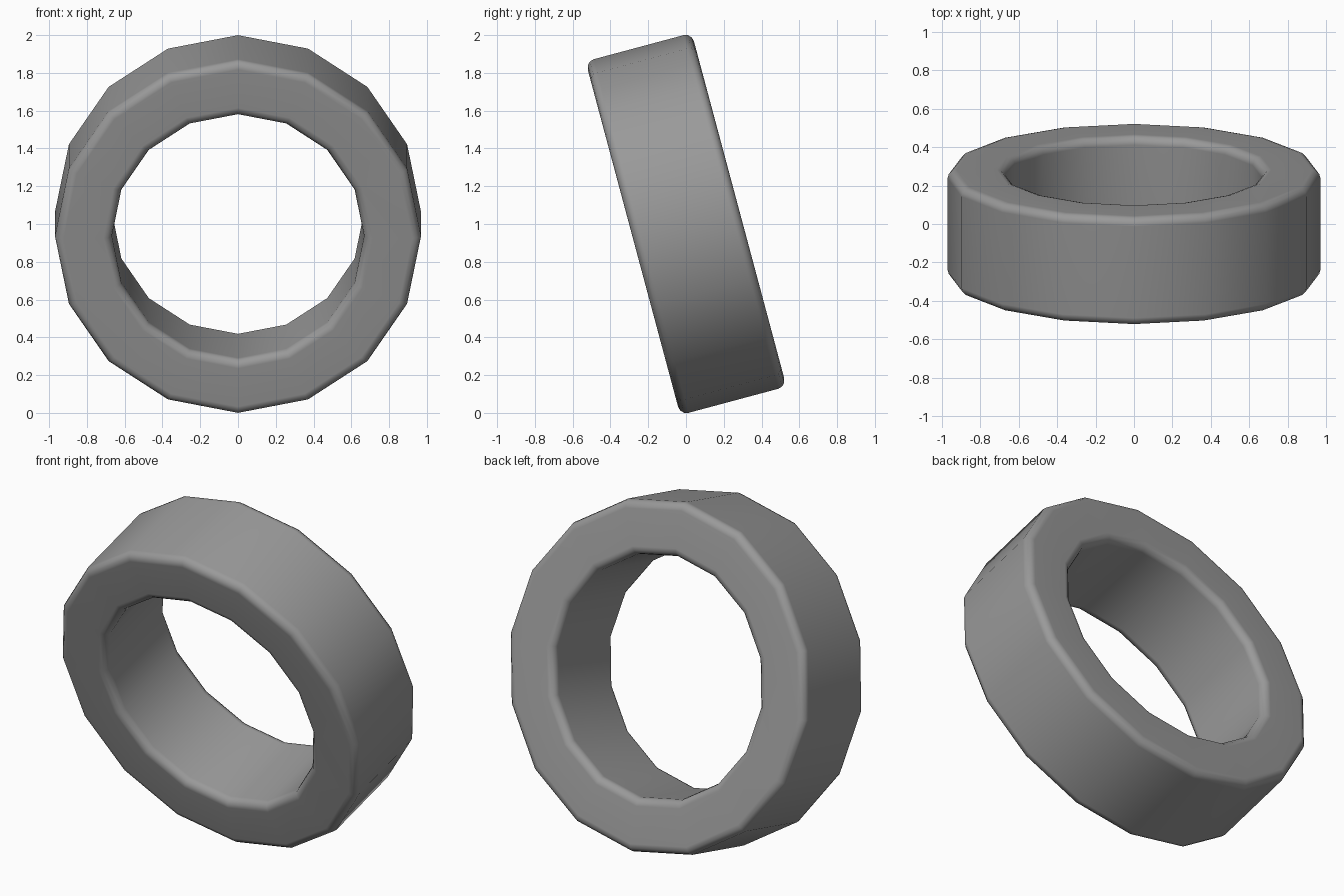
import bpy
import bmesh
from math import sin, cos, pi, radians

if "Cube" in bpy.data.objects:
    bpy.data.objects.remove(bpy.data.objects["Cube"])

SIDES = 16
OUTER, INNER, HALF = 0.969, 0.668, 0.291

# Plain grey material
grey = bpy.data.materials.new("mid_grey")
grey.diffuse_color = (0.32, 0.32, 0.32, 1)
grey.use_nodes = True
grey.node_tree.nodes["Principled BSDF"].inputs["Base Color"].default_value = grey.diffuse_color

# Ring: a rectangular section swept around the y axis
bm = bmesh.new()
section = [(OUTER, -HALF), (OUTER, HALF), (INNER, HALF), (INNER, -HALF)]
loops = []
for i in range(SIDES):
    a = 2 * pi * i / SIDES
    loops.append([bm.verts.new((r * sin(a), y, r * cos(a))) for r, y in section])
for i in range(SIDES):
    p, q = loops[i], loops[(i + 1) % SIDES]
    for j in range(4):
        k = (j + 1) % 4
        bm.faces.new((p[j], p[k], q[k], q[j]))
bmesh.ops.recalc_face_normals(bm, faces=bm.faces)
for f in bm.faces:
    f.smooth = True
mesh = bpy.data.meshes.new("ring")
bm.to_mesh(mesh)
bm.free()
mesh.materials.append(grey)

ring = bpy.data.objects.new("ring", mesh)
bpy.context.collection.objects.link(ring)

# Lean the ring forward
ring.location = (0, 0, 1)
ring.rotation_euler = (radians(15), 0, 0)

# Rounded rims, with flat-looking end faces
bevel = ring.modifiers.new("rounded_rims", 'BEVEL')
bevel.width = 0.045
bevel.segments = 3
bevel.limit_method = 'ANGLE'
bevel.angle_limit = radians(40)
normals = ring.modifiers.new("weighted_normals", 'WEIGHTED_NORMAL')
normals.keep_sharp = True
